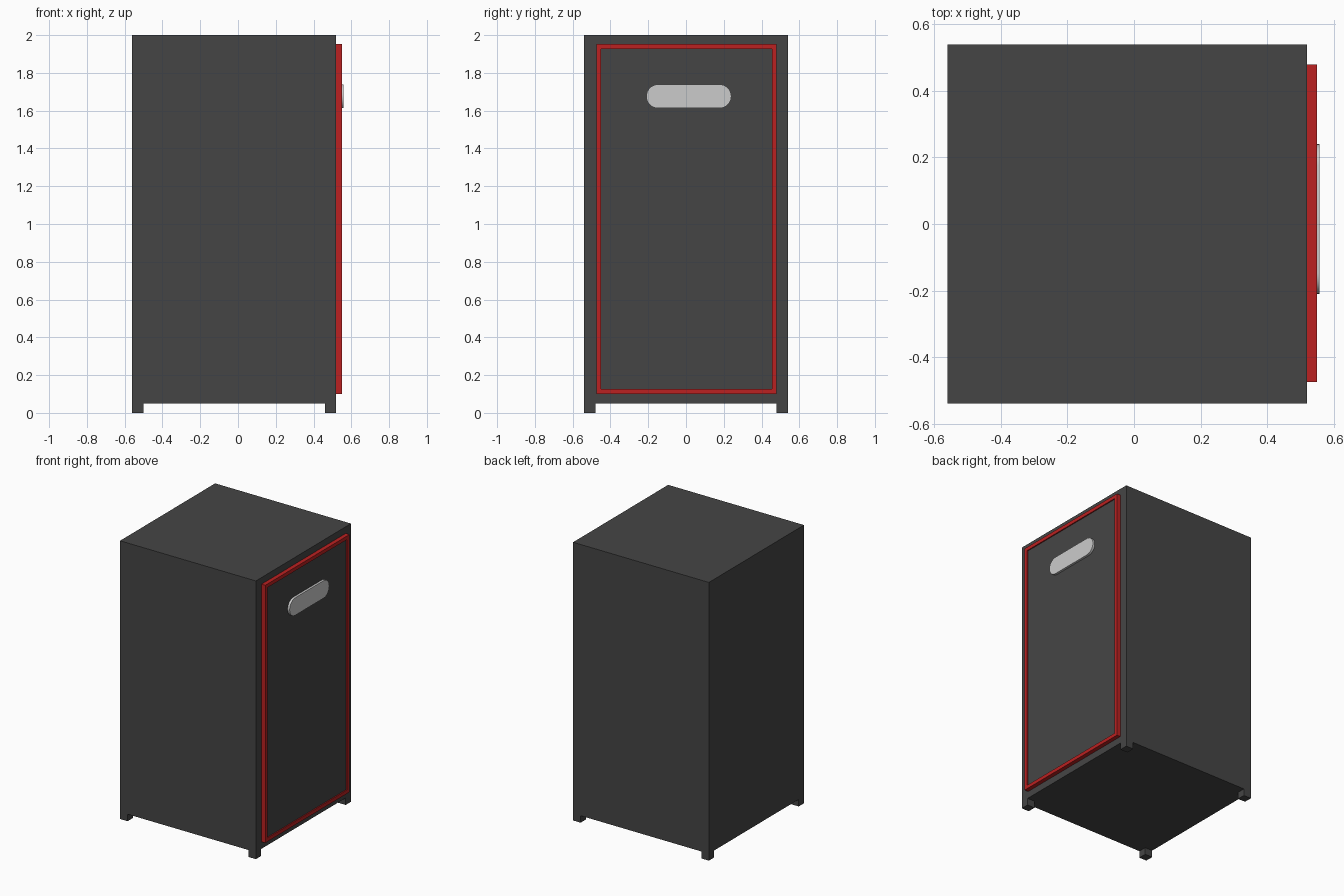
import bpy, bmesh, math

if "Cube" in bpy.data.objects:
    bpy.data.objects.remove(bpy.data.objects["Cube"])


def material(name, rgb):
    m = bpy.data.materials.new(name)
    m.diffuse_color = (*rgb, 1)
    m.use_nodes = True
    m.node_tree.nodes["Principled BSDF"].inputs["Base Color"].default_value = m.diffuse_color
    return m


dark = material("dark_grey", (0.06, 0.06, 0.06))
red = material("red", (0.5, 0.015, 0.015))


def finish(name, bm, mat=None):
    bmesh.ops.recalc_face_normals(bm, faces=bm.faces)
    me = bpy.data.meshes.new(name)
    bm.to_mesh(me)
    bm.free()
    ob = bpy.data.objects.new(name, me)
    bpy.context.collection.objects.link(ob)
    if mat:
        me.materials.append(mat)
    return ob


def box(name, lo, hi, mat):
    bm = bmesh.new()
    bmesh.ops.create_cube(bm, size=1)
    for v in bm.verts:
        v.co = [(a + b) / 2 + c * (b - a) for a, b, c in zip(lo, hi, v.co)]
    return finish(name, bm, mat)


def extrude_x(name, outline, x0, x1):
    """Extrude a closed (y, z) outline from x0 to x1."""
    bm = bmesh.new()
    face = bm.faces.new([bm.verts.new((x0, y, z)) for y, z in outline])
    ext = bmesh.ops.extrude_face_region(bm, geom=[face])["geom"]
    for v in ext:
        if isinstance(v, bmesh.types.BMVert):
            v.co.x = x1
    return finish(name, bm)


# Cabinet body
X0, X1, Y, FOOT = -0.56, 0.52, 0.54, 0.06
box("cabinet_body", (X0, -Y, 0.05), (X1, Y, 2.0), dark)

# Four square corner feet, flush with the sides
for xn, x in (("back", X0), ("front", X1 - FOOT)):
    for yn, y in (("left", -Y), ("right", Y - FOOT)):
        box(f"{xn}_{yn}_foot", (x, y, 0), (x + FOOT, y + FOOT, 0.05), dark)

# Red door frame around a slightly recessed dark panel
y0, y1, z0, z1, w = -0.475, 0.48, 0.10, 1.952, 0.026
bm = bmesh.new()
rings = []
for x, d in ((X1, 0), (0.55, 0), (0.55, w), (X1, w)):
    rings.append([bm.verts.new((x, y, z)) for y, z in
                  ((y0 + d, z0 + d), (y1 - d, z0 + d), (y1 - d, z1 - d), (y0 + d, z1 - d))])
for a, b in zip(rings, rings[1:] + rings[:1]):
    for i in range(4):
        j = (i + 1) % 4
        bm.faces.new((a[i], a[j], b[j], b[i]))
finish("door_frame", bm, red)
box("door_panel", (X1, y0 + w, z0 + w), (0.542, y1 - w, z1 - w), dark)

# Rounded pill-shaped handle plate
R, HALF, CY, CZ, N = 0.063, 0.162, 0.015, 1.676, 16
outline = []
for side, start in ((1, -math.pi / 2), (-1, math.pi / 2)):
    for i in range(N + 1):
        a = start + math.pi * i / N
        outline.append((CY + side * HALF + R * math.cos(a), CZ + R * math.sin(a)))
handle = extrude_x("door_handle", outline, 0.535, 0.558)
bpy.context.view_layer.objects.active = handle
handle.select_set(True)
bpy.ops.object.shade_smooth_by_angle(angle=math.radians(30))
